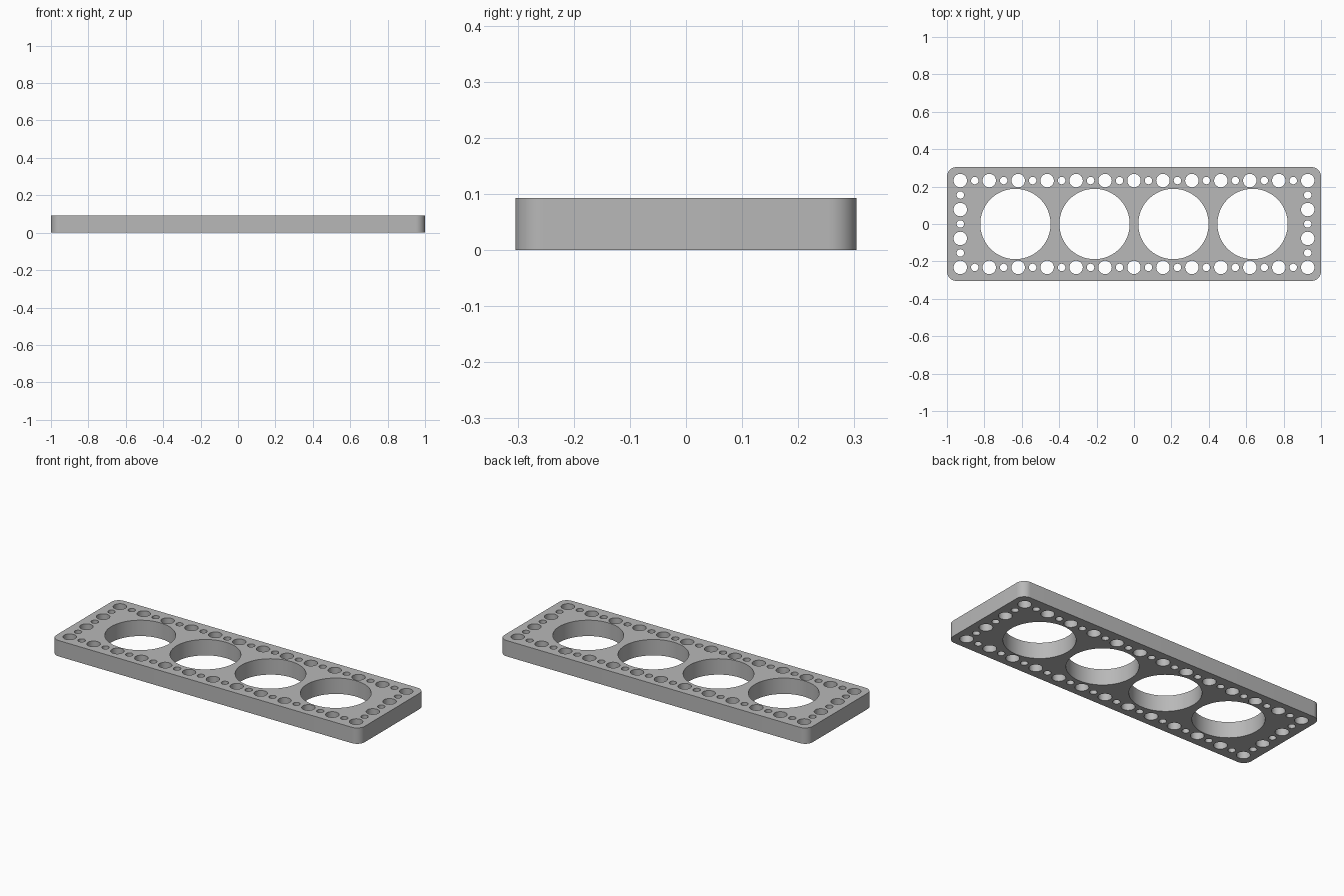
import bpy
import bmesh
from math import radians
from mathutils import Matrix

cube = bpy.data.objects.get("Cube")
if cube:
    bpy.data.objects.remove(cube)

LENGTH, DEPTH, HEIGHT = 2.0, 0.608, 0.093
CORNER = 0.05
PITCH = 0.1548          # spacing of the large perimeter holes
LARGE, SMALL, BORE = 0.036, 0.02, 0.188

# Single grey metal
grey = bpy.data.materials.new("grey metal")
grey.use_nodes = True
colour = (0.48, 0.48, 0.48, 1)
grey.diffuse_color = colour
grey.node_tree.nodes["Principled BSDF"].inputs["Base Color"].default_value = colour


def make_object(name, bm):
    mesh = bpy.data.meshes.new(name)
    bm.to_mesh(mesh)
    bm.free()
    mesh.materials.append(grey)
    obj = bpy.data.objects.new(name, mesh)
    bpy.context.collection.objects.link(obj)
    return obj


# Plate with rounded vertical corners
bm = bmesh.new()
bmesh.ops.create_cube(bm, size=1, matrix=Matrix.Translation((0, 0, HEIGHT / 2))
                      @ Matrix.Diagonal((LENGTH, DEPTH, HEIGHT, 1)))
uprights = [e for e in bm.edges if abs(e.verts[0].co.z - e.verts[1].co.z) > HEIGHT / 2]
bmesh.ops.bevel(bm, geom=uprights, offset=CORNER, segments=10, profile=0.5, affect='EDGES')
plate = make_object("drilled_plate", bm)

# Hole centres: alternating large and small round the rim, four bores inside
holes = [(x, 0, BORE) for x in (-0.634, -0.211, 0.211, 0.634)]
for i in range(-12, 13):
    radius = SMALL if i % 2 else LARGE
    for side in (-1, 1):
        holes.append((i * PITCH / 2, side * 1.5 * PITCH, radius))
for i in range(-2, 3):
    radius = LARGE if i % 2 else SMALL
    for side in (-1, 1):
        holes.append((side * 6 * PITCH, i * PITCH / 2, radius))

# All drills in one hidden cutter
bm = bmesh.new()
for x, y, radius in holes:
    bmesh.ops.create_cone(bm, cap_ends=True, segments=96 if radius == BORE else 32,
                          radius1=radius, radius2=radius, depth=HEIGHT * 2,
                          matrix=Matrix.Translation((x, y, HEIGHT / 2)))
drills = make_object("drill_cutter", bm)
drills.hide_render = True

# Drill the plate, then discard the cutter
cut = plate.modifiers.new("drill holes", 'BOOLEAN')
cut.operation = 'DIFFERENCE'
cut.solver = 'EXACT'
cut.object = drills
bpy.ops.object.select_all(action='DESELECT')
plate.select_set(True)
bpy.context.view_layer.objects.active = plate
bpy.ops.object.modifier_apply(modifier=cut.name)
bpy.data.objects.remove(drills)

# Smooth walls, crisp rims
bpy.ops.object.shade_smooth_by_angle(angle=radians(30))
